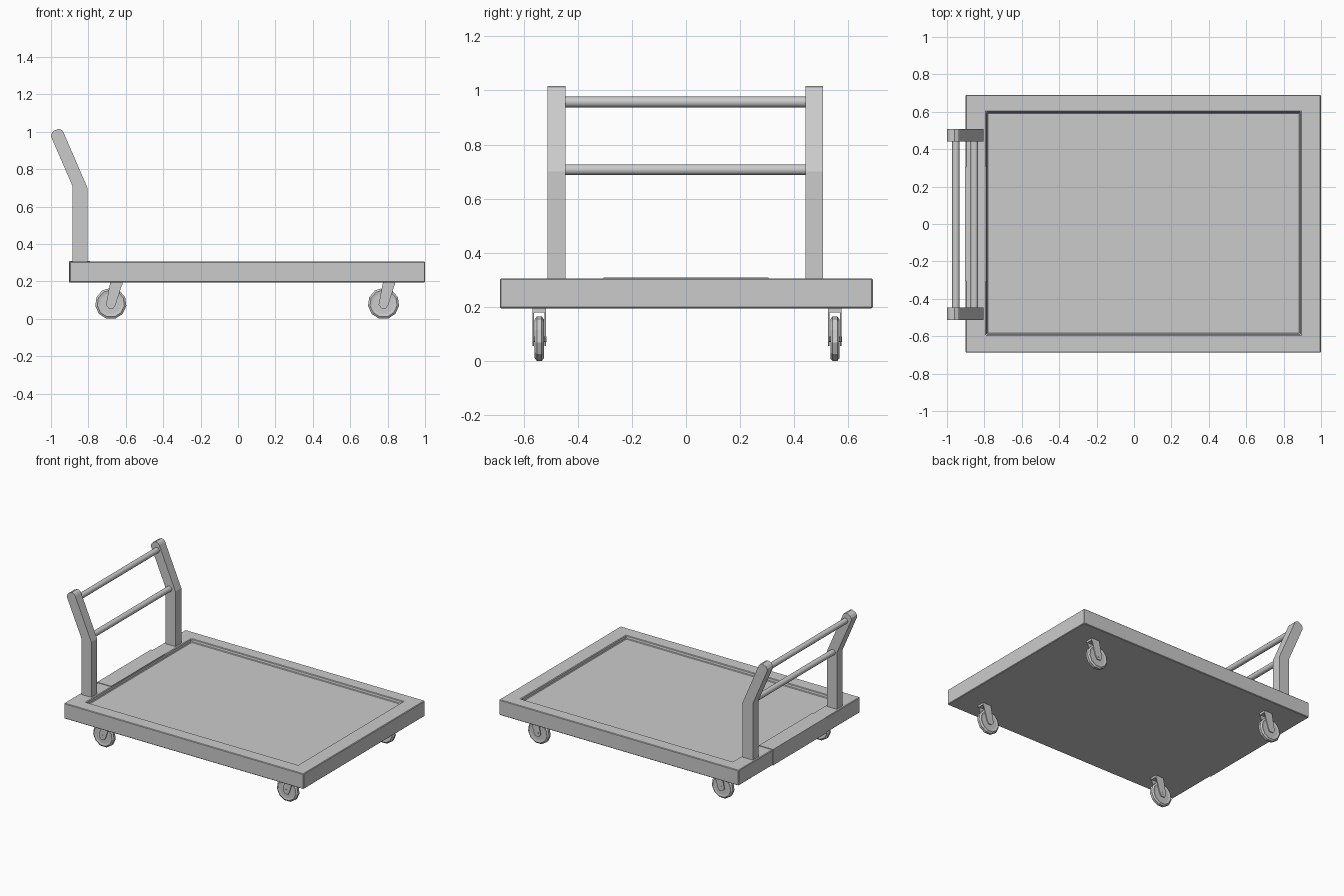
import bpy, bmesh, math
from mathutils import Matrix, Vector

if "Cube" in bpy.data.objects:
    bpy.data.objects.remove(bpy.data.objects["Cube"])


def finish(name, bm, bevel=0.0, smooth=False):
    bmesh.ops.recalc_face_normals(bm, faces=bm.faces[:])
    me = bpy.data.meshes.new(name)
    bm.to_mesh(me)
    bm.free()
    ob = bpy.data.objects.new(name, me)
    bpy.context.collection.objects.link(ob)
    if bevel:
        m = ob.modifiers.new("edge_bevel", 'BEVEL')
        m.width, m.segments = bevel, 1
    if smooth:
        bpy.ops.object.select_all(action='DESELECT')
        bpy.context.view_layer.objects.active = ob
        ob.select_set(True)
        bpy.ops.object.shade_smooth_by_angle(angle=math.radians(40))
    return ob


def add_box(bm, lo, hi):
    lo, hi = Vector(lo), Vector(hi)
    mat = Matrix.Translation((lo + hi) / 2) @ Matrix.Diagonal((*(hi - lo), 1))
    return bmesh.ops.create_cube(bm, size=1, matrix=mat)


def add_profile(bm, pts, y0, y1):
    """Extrude an (x, z) outline from y0 to y1."""
    face = bm.faces.new([bm.verts.new((x, y0, z)) for x, z in pts])
    ext = bmesh.ops.extrude_face_region(bm, geom=[face], use_keep_orig=True)
    verts = [g for g in ext["geom"] if isinstance(g, bmesh.types.BMVert)]
    bmesh.ops.translate(bm, verts=verts, vec=(0, y1 - y0, 0))


# Deck with a raised rim around a sunken panel
bm = bmesh.new()
add_box(bm, (-0.9, -0.687, 0.195), (1.0, 0.69, 0.305))
bm.normal_update()
top = max(bm.faces, key=lambda f: f.calc_center_median().z)
bmesh.ops.inset_region(bm, faces=[top], thickness=0.09)
for v in top.verts:
    v.co.x = -0.79 if v.co.x < 0 else 0.89
    v.co.y = -0.592 if v.co.y < 0 else 0.6
bmesh.ops.inset_region(bm, faces=[top], thickness=0.006)
for v in top.verts:
    v.co.z -= 0.022
finish("deck", bm, 0.004)

# Thin plate wrapped over the handle end of the rim
bm = bmesh.new()
add_box(bm, (-0.904, -0.305, 0.195), (-0.792, 0.305, 0.309))
finish("rim_plate", bm)

# Bent handle posts
POST = [(-0.885, 0.29), (-0.805, 0.29), (-0.805, 0.7), (-0.933, 0.997),
        (-0.942, 1.009), (-0.96, 1.016), (-0.987, 1.003), (-0.998, 0.988),
        (-1.0, 0.975), (-0.885, 0.71)]
for name, y0, y1 in (("right_post", -0.512, -0.446), ("left_post", 0.441, 0.507)):
    bm = bmesh.new()
    add_profile(bm, POST, y0, y1)
    finish(name, bm)

# Cross bars between the posts
for name, x, z in (("upper_bar", -0.952, 0.957), ("lower_bar", -0.853, 0.707)):
    bm = bmesh.new()
    bmesh.ops.create_cone(bm, cap_ends=True, segments=12, radius1=0.02, radius2=0.02,
                          depth=0.91, matrix=Matrix.Translation((x, 0, z))
                          @ Matrix.Rotation(math.pi / 2, 4, 'X'))
    finish(name, bm, smooth=True)

# Casters: rounded low-poly wheel, slanted fork, axle
TREAD = [(0.058, -0.014), (0.073, -0.017), (0.084, -0.009),
         (0.084, 0.009), (0.073, 0.017), (0.058, 0.014)]
FORK = [(0.062, 0.19), (-0.004, 0.19), (-0.026, 0.075), (-0.012, 0.056),
        (0.014, 0.056), (0.026, 0.075)]
SIDES = 11
for px, end in ((-0.68, "rear"), (0.778, "front")):
    for py, side in ((-0.542, "right"), (0.55, "left")):
        bm = bmesh.new()
        rings = []
        for i in range(SIDES):
            a = 2 * math.pi * (i + 0.5) / SIDES - math.pi / 2
            rings.append([bm.verts.new((px + r * math.cos(a), py + y,
                                        0.081 + r * math.sin(a))) for r, y in TREAD])
        for i in range(SIDES):
            a, b = rings[i], rings[(i + 1) % SIDES]
            for j in range(len(TREAD) - 1):
                bm.faces.new((a[j], a[j + 1], b[j + 1], b[j]))
        for j in (0, -1):
            bm.faces.new([r[j] for r in rings])
        finish(f"{end}_{side}_wheel", bm)

        bm = bmesh.new()
        for s in (-1, 1):
            y0, y1 = sorted((py + s * 0.019, py + s * 0.025))
            add_profile(bm, [(px + x, z) for x, z in FORK], y0, y1)
        add_box(bm, (px - 0.004, py - 0.025, 0.18), (px + 0.062, py + 0.025, 0.2))
        bmesh.ops.create_cone(bm, cap_ends=True, segments=8, radius1=0.01, radius2=0.01,
                              depth=0.052, matrix=Matrix.Translation((px, py, 0.081))
                              @ Matrix.Rotation(math.pi / 2, 4, 'X'))
        finish(f"{end}_{side}_fork", bm)
